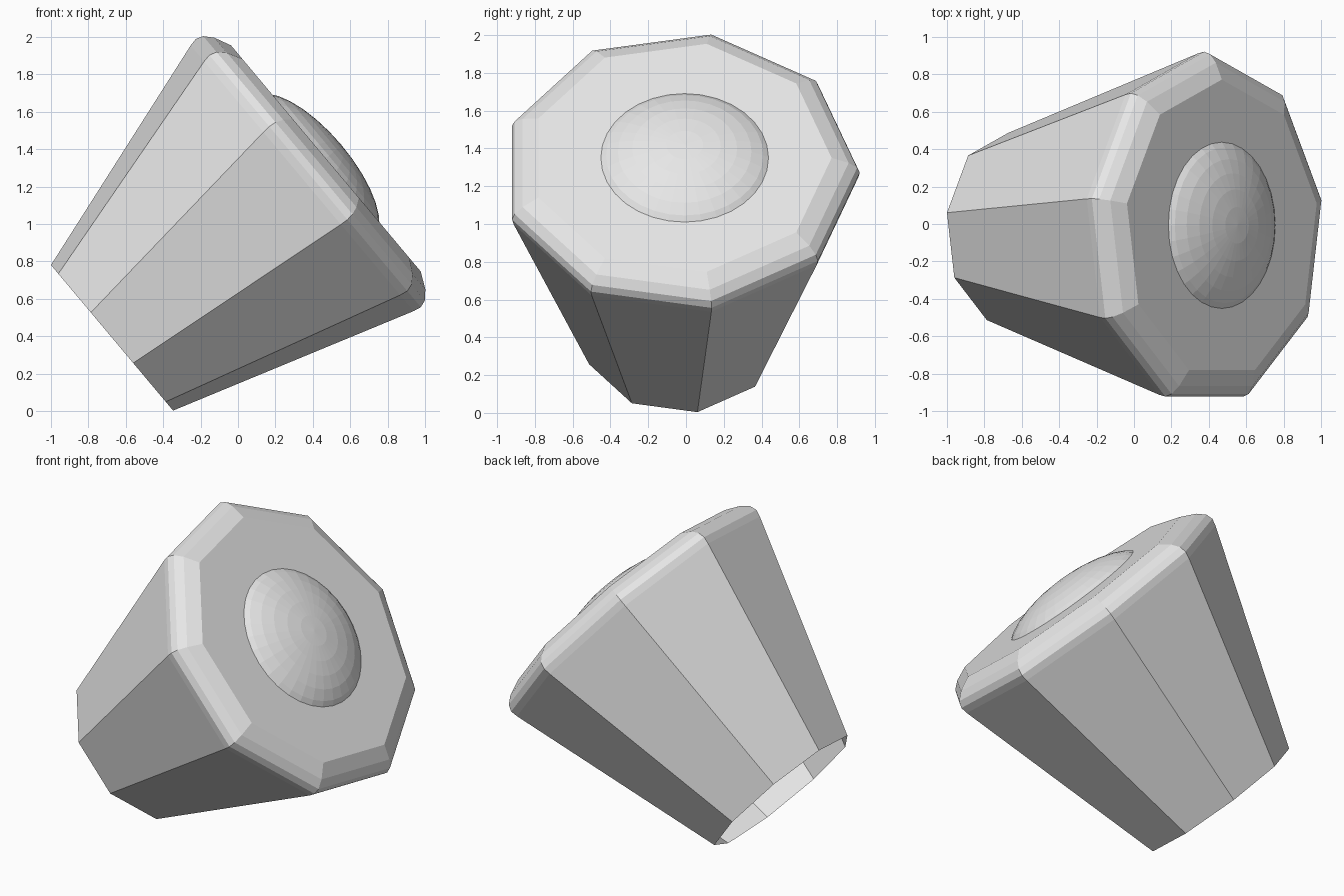
import bpy, bmesh
from math import radians, sin, cos, tau
from mathutils import Matrix

cube = bpy.data.objects.get("Cube")
if cube:
    bpy.data.objects.remove(cube, do_unlink=True)

SIDES = 9
# Local frame: z runs along the tilted axis, origin at the open rim centre
FRAME = Matrix.Translation((-0.6725, -0.029, 0.3925)) @ Matrix.Rotation(radians(50), 4, 'Y')

grey = bpy.data.materials.new("light_grey")
grey.use_nodes = True
grey.diffuse_color = (0.8, 0.8, 0.8, 1)
grey.node_tree.nodes["Principled BSDF"].inputs["Base Color"].default_value = (0.8, 0.8, 0.8, 1)


def finish(name, bm):
    bmesh.ops.recalc_face_normals(bm, faces=bm.faces)
    mesh = bpy.data.meshes.new(name)
    bm.to_mesh(mesh)
    bm.free()
    mesh.materials.append(grey)
    obj = bpy.data.objects.new(name, mesh)
    bpy.context.collection.objects.link(obj)
    return obj


# Hollow tapered body: open rim, straight sides, rounded shoulder, flat cap
profile = [(0.515, 0), (0.94, 1.325), (0.949, 1.368), (0.935, 1.408),
           (0.89, 1.448), (0.80, 1.49)]
bm = bmesh.new()
rings = [[bm.verts.new((r * sin(tau * i / SIDES), r * cos(tau * i / SIDES), h))
          for i in range(SIDES)] for r, h in profile]
for low, high in zip(rings, rings[1:]):
    for i in range(SIDES):
        j = (i + 1) % SIDES
        bm.faces.new((low[i], low[j], high[j], high[i]))
bm.faces.new(rings[-1])
body = finish("tapered_body", bm)
body.matrix_world = FRAME

# Flattened sphere sunk into the cap
bm = bmesh.new()
bmesh.ops.create_uvsphere(bm, u_segments=32, v_segments=16, radius=1)
bmesh.ops.scale(bm, vec=(0.5, 0.5, 0.2), verts=bm.verts)
dome = finish("cap_dome", bm)
dome.matrix_world = FRAME @ Matrix.Translation((0, 0.022, 1.4))
